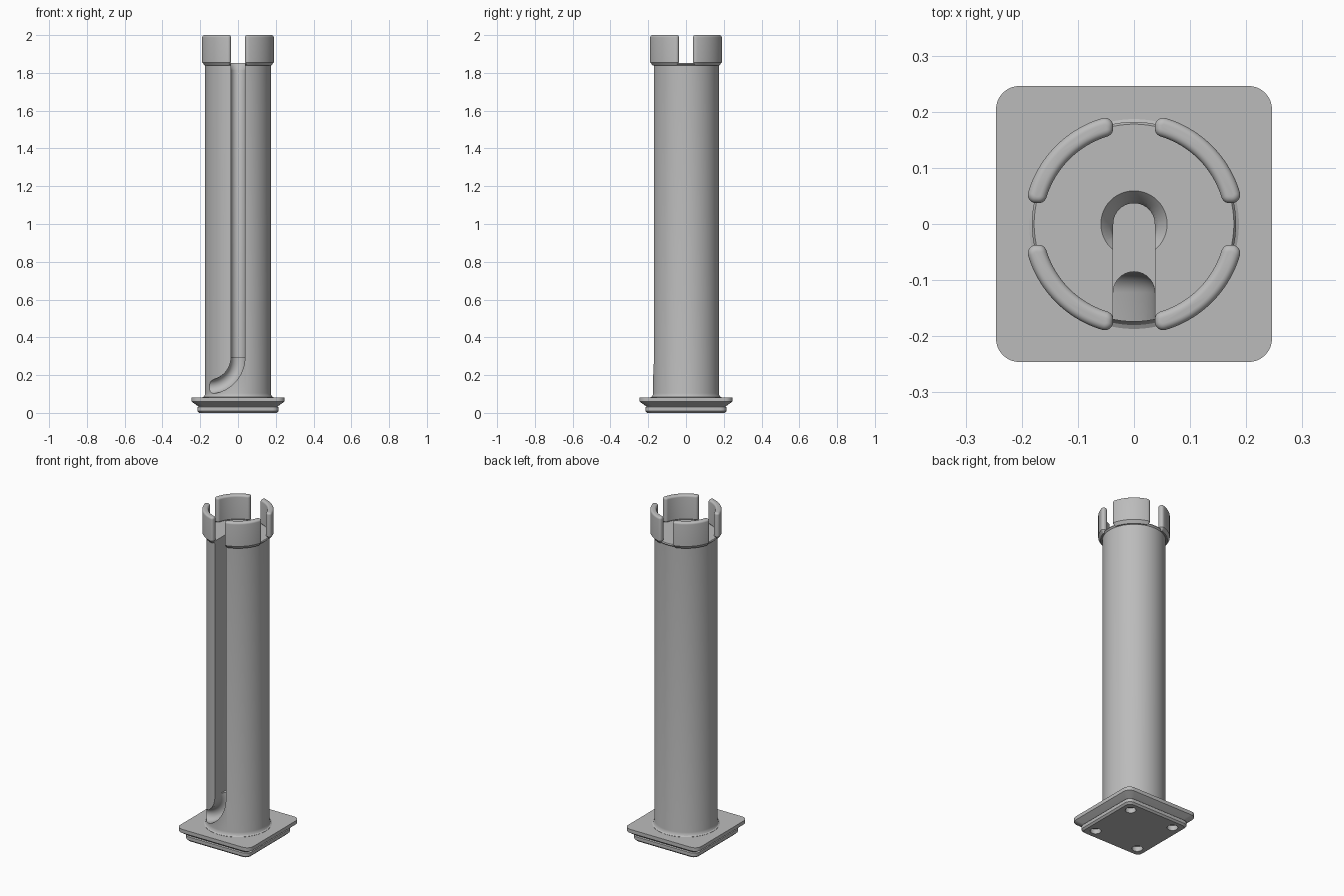
import bpy, bmesh
from math import sin, cos, pi, asin, atan2, radians

cube = bpy.data.objects.get("Cube")
if cube:
    bpy.data.objects.remove(cube, do_unlink=True)

GREY = (0.5, 0.5, 0.5, 1)
grey = bpy.data.materials.new("plain grey")
grey.use_nodes = True
grey.diffuse_color = GREY
grey.node_tree.nodes["Principled BSDF"].inputs["Base Color"].default_value = GREY

SLOT = 0.037      # half width of the groove and the crown gaps
BEND_Z = 0.295    # height where the groove starts to bend
BEND_R = 0.158    # radius of the bend


def loft(name, loops, parts=1):
    """Skin closed loops in order and cap both ends; repeat around z."""
    bm = bmesh.new()
    for k in range(parts):
        c, s = round(cos(k * pi / 2)), round(sin(k * pi / 2))
        rings = [[bm.verts.new((c * x - s * y, s * x + c * y, z)) for x, y, z in lp]
                 for lp in loops]
        n = len(rings[0])
        for a, b in zip(rings, rings[1:]):
            for i in range(n):
                j = (i + 1) % n
                bm.faces.new((a[i], a[j], b[j], b[i]))
        bm.faces.new(rings[0][::-1])
        bm.faces.new(rings[-1])
    bmesh.ops.recalc_face_normals(bm, faces=bm.faces)
    mesh = bpy.data.meshes.new(name)
    bm.to_mesh(mesh)
    bm.free()
    mesh.materials.append(grey)
    ob = bpy.data.objects.new(name, mesh)
    bpy.context.collection.objects.link(ob)
    return ob


def circle(r, z, n=96, cx=0, cy=0):
    return [(cx + r * cos(2 * pi * i / n), cy + r * sin(2 * pi * i / n), z)
            for i in range(n)]


def rounded_square(half, radius, z):
    pts = []
    for q in range(4):
        a0 = q * pi / 2
        cx = (half - radius) * (1 if q in (0, 3) else -1)
        cy = (half - radius) * (1 if q < 2 else -1)
        for i in range(9):
            a = a0 + i * pi / 16
            pts.append((cx + radius * cos(a), cy + radius * sin(a), z))
    return pts


def cut(ob, *cutters):
    bpy.context.view_layer.objects.active = ob
    for c in cutters:
        c.hide_render = True
        mod = ob.modifiers.new("cut", 'BOOLEAN')
        mod.object = c
        mod.solver = 'EXACT'
        bpy.ops.object.modifier_apply(modifier=mod.name)
        bpy.data.objects.remove(c, do_unlink=True)


def smooth(ob):
    bpy.ops.object.select_all(action='DESELECT')
    ob.select_set(True)
    bpy.context.view_layer.objects.active = ob
    bpy.ops.object.shade_smooth_by_angle(angle=radians(30))


def u_profile(back_y):
    """Groove section in (x, y): round at the back, open to the front."""
    arc = [(SLOT * cos(pi * i / 20), back_y + SLOT * sin(pi * i / 20)) for i in range(21)]
    return [(SLOT, -0.3)] + arc + [(-SLOT, -0.3)]


# Base plate: stepped foot, groove and wide rounded top
base = loft("base_plate", [rounded_square(h, r, z) for h, r, z in (
    (0.205, 0.03, 0), (0.215, 0.035, 0.01), (0.215, 0.035, 0.03),
    (0.208, 0.03, 0.034), (0.215, 0.035, 0.038), (0.246, 0.042, 0.06),
    (0.246, 0.042, 0.082))])

# Round sockets under the four corners
cut(base, *[loft("socket_cutter", [circle(0.03, z, 32, sx * 0.15, sy * 0.15)
                                   for z in (-0.05, 0.03)])
            for sx in (-1, 1) for sy in (-1, 1)])
smooth(base)

# Column with a small fillet at the foot and a flared top edge
column = loft("column", [circle(r, z) for r, z in (
    (0.187, 0.075), (0.187, 0.083), (0.180, 0.087), (0.176, 0.094),
    (0.174, 0.104), (0.174, 1.838), (0.182, 1.846), (0.178, 1.852))])

# Upright groove reaching the centre
upright = loft("upright_groove_cutter", [[(x, y, z) for x, y in u_profile(0)]
                                         for z in (BEND_Z, 2.1)])

# Shallow groove that bends sideways and leaves the column at the foot
section = u_profile(-0.122)
path = [(0, 0.32, 0)]
path += [(BEND_R * (cos(a) - 1), BEND_Z - BEND_R * sin(a), a)
         for a in (i * pi / 40 for i in range(21))]
path += [(-0.35, BEND_Z - BEND_R, pi / 2)]
bend = loft("bent_groove_cutter", [[(px + x * cos(a), y, pz - x * sin(a))
                                    for x, y in section] for px, pz, a in path])

# Funnel at the top of the groove
funnel = loft("funnel_cutter", [circle(r, z, 48) for r, z in (
    (0.03, 1.80), (0.037, 1.815), (0.044, 1.834), (0.060, 1.853), (0.060, 1.87))])
cut(column, upright, bend, funnel)
smooth(column)

# Crown of four curved lugs with rounded ends
RIN, ROUT, EDGE = 0.178, 0.182, 0.015


def lug_loop(rho, z, steps=24):
    """Thin arc grown outward by rho."""
    side = SLOT + EDGE
    pts = []
    a_out, a_in = asin(side / ROUT), asin(side / RIN)

    def corner(r, ang, start, end):
        for i in range(6):
            t = start + (end - start) * i / 6
            pts.append((r * cos(ang) + rho * cos(t), r * sin(ang) + rho * sin(t), z))

    corner(ROUT, a_out, -pi / 2, a_out)
    for i in range(steps):
        a = a_out + (pi / 2 - 2 * a_out) * i / steps
        pts.append(((ROUT + rho) * cos(a), (ROUT + rho) * sin(a), z))
    corner(ROUT, pi / 2 - a_out, pi / 2 - a_out, pi)
    corner(RIN, pi / 2 - a_in, pi, 3 * pi / 2 - a_in)
    for i in range(steps):
        a = pi / 2 - a_in - (pi / 2 - 2 * a_in) * i / steps
        pts.append(((RIN - rho) * cos(a), (RIN - rho) * sin(a), z))
    corner(RIN, a_in, pi + a_in, 3 * pi / 2)
    return pts


levels = [(0.002, 1.838), (EDGE, 1.856)]
levels += [(EDGE - 0.012 * (1 - cos(t)), 1.988 + 0.012 * sin(t))
           for t in (i * pi / 12 for i in range(7))]
crown = loft("crown_lugs", [lug_loop(rho, z) for rho, z in levels], parts=4)
smooth(crown)
